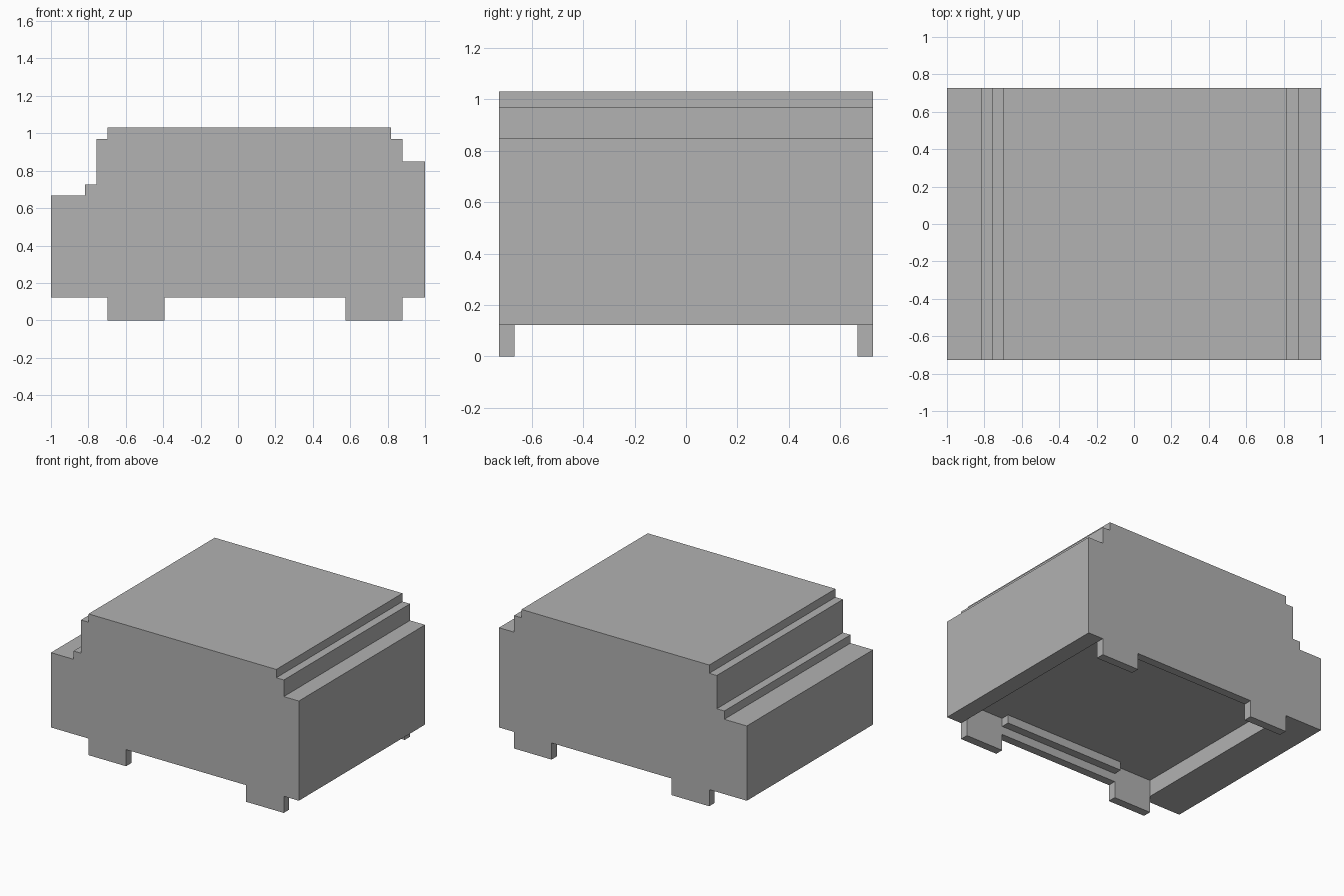
import bpy
import bmesh

UNIT = 2 / 33          # one block of the grid the model is built on
LENGTH, DEPTH = 33, 24

cube = bpy.data.objects.get("Cube")
if cube:
    bpy.data.objects.remove(cube, do_unlink=True)

grey = bpy.data.materials.new("plain_grey")
grey.use_nodes = True
grey.diffuse_color = (0.445, 0.445, 0.445, 1)
bsdf = next(n for n in grey.node_tree.nodes if n.type == "BSDF_PRINCIPLED")
bsdf.inputs["Base Color"].default_value = grey.diffuse_color


def extrude_profile(name, profile, y0, y1):
    """Extrude a side outline, given in blocks, from y0 to y1."""
    bm = bmesh.new()
    verts = [bm.verts.new(((x - LENGTH / 2) * UNIT, (y0 - DEPTH / 2) * UNIT, z * UNIT))
             for x, z in profile]
    face = bm.faces.new(verts)
    side = bmesh.ops.extrude_face_region(bm, geom=[face])
    moved = [v for v in side["geom"] if isinstance(v, bmesh.types.BMVert)]
    bmesh.ops.translate(bm, verts=moved, vec=(0, (y1 - y0) * UNIT, 0))
    bmesh.ops.recalc_face_normals(bm, faces=bm.faces)
    mesh = bpy.data.meshes.new(name)
    bm.to_mesh(mesh)
    bm.free()
    mesh.materials.append(grey)
    obj = bpy.data.objects.new(name, mesh)
    bpy.context.collection.objects.link(obj)
    return obj


# Stepped body with the wheel stubs in its outline
body = extrude_profile("body", [
    (0, 2), (5, 2), (5, 0), (10, 0), (10, 2), (26, 2), (26, 0), (31, 0), (31, 2),
    (33, 2), (33, 14), (31, 14), (31, 16), (30, 16), (30, 17), (5, 17), (5, 16),
    (4, 16), (4, 12), (3, 12), (3, 11), (0, 11)], 0, DEPTH)

# Hollow underside, leaving thin wheels and side walls
cutter = extrude_profile("underside_cutter", [
    (-1, -1), (34, -1), (34, 2), (31, 2), (31, 4), (5, 4), (5, 2), (-1, 2)],
    1, DEPTH - 1)
cutter.hide_render = True
cut = body.modifiers.new("underside", "BOOLEAN")
cut.operation = "DIFFERENCE"
cut.solver = "EXACT"
cut.object = cutter
bpy.context.view_layer.objects.active = body
bpy.ops.object.modifier_apply(modifier=cut.name)
bpy.data.objects.remove(cutter, do_unlink=True)

# Rails along the inner side walls between the wheels
for name, y in (("front_rail", 1), ("back_rail", DEPTH - 2)):
    extrude_profile(name, [(10, 3), (26, 3), (26, 4), (10, 4)], y, y + 1)
